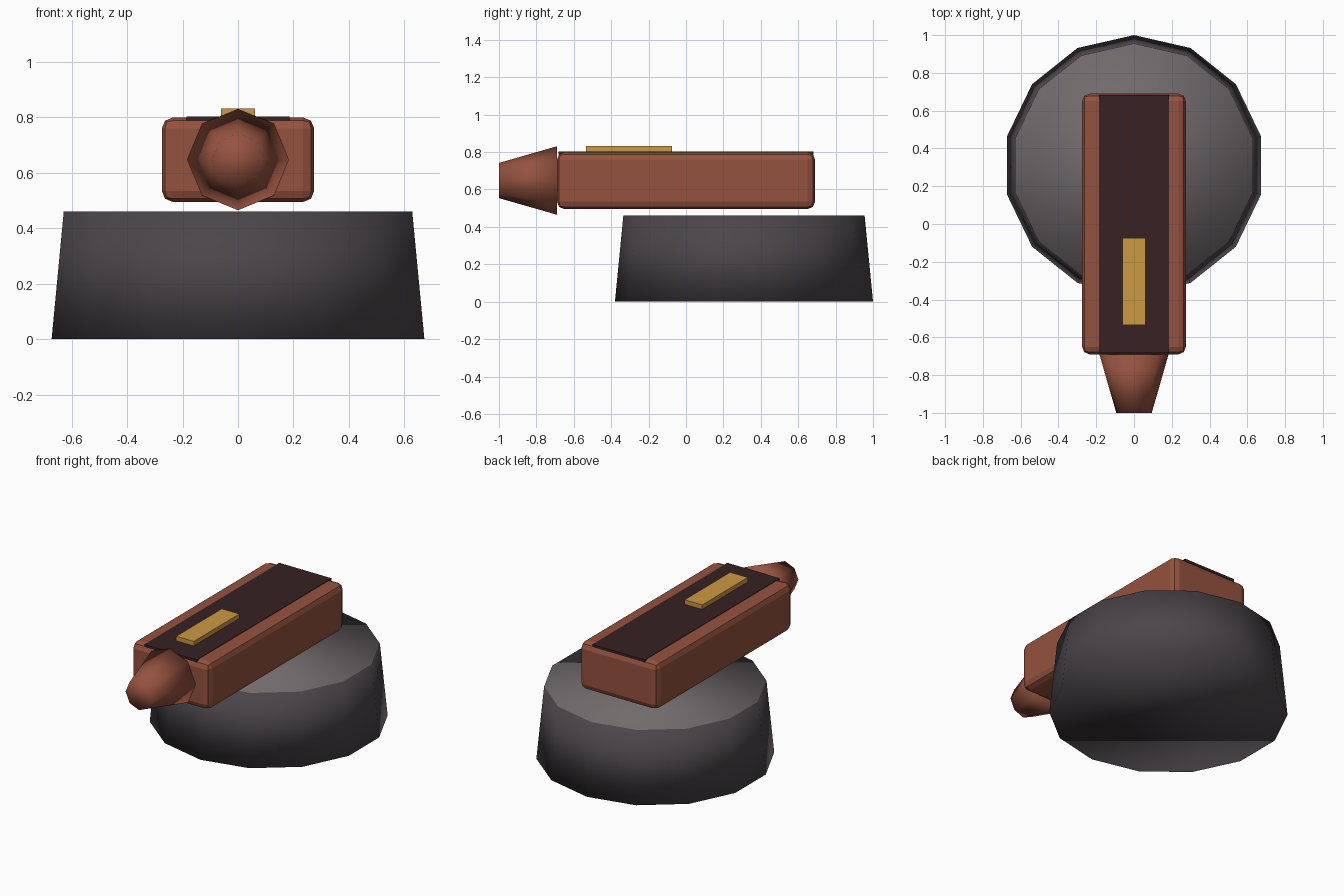
import bpy, bmesh, math
from mathutils import Matrix, Vector

if "Cube" in bpy.data.objects:
    bpy.data.objects.remove(bpy.data.objects["Cube"])


def material(name, rgb):
    m = bpy.data.materials.new(name)
    m.diffuse_color = (*rgb, 1.0)
    m.use_nodes = True
    m.node_tree.nodes["Principled BSDF"].inputs["Base Color"].default_value = m.diffuse_color
    return m


RUST = material("rust red", (0.30, 0.085, 0.05))
MAROON = material("dark maroon", (0.038, 0.015, 0.017))
GOLD = material("gold", (0.60, 0.32, 0.055))
CHARCOAL = material("charcoal", (0.070, 0.060, 0.068))
GREY = material("warm grey", (0.165, 0.145, 0.150))


def finish(name, bm, *mats):
    bmesh.ops.recalc_face_normals(bm, faces=bm.faces)
    mesh = bpy.data.meshes.new(name)
    bm.to_mesh(mesh)
    bm.free()
    for m in mats:
        mesh.materials.append(m)
    ob = bpy.data.objects.new(name, mesh)
    bpy.context.collection.objects.link(ob)
    return ob


def box(name, lo, hi, mat, bevel=0.0):
    """Box between two corners, optionally with rounded edges."""
    lo, hi = Vector(lo), Vector(hi)
    bm = bmesh.new()
    bmesh.ops.create_cube(bm, size=1, matrix=Matrix.Translation((lo + hi) / 2)
                          @ Matrix.Diagonal((*(hi - lo), 1)))
    if bevel:
        bmesh.ops.bevel(bm, geom=bm.edges[:], offset=bevel, segments=2,
                        profile=0.5, affect='EDGES')
    return finish(name, bm, mat)


def frustum(name, sides, r0, r1, length, matrix, *mats):
    """Capped smooth frustum along local z, first corner on local +y."""
    bm = bmesh.new()
    rings = []
    for r, z in ((r0, 0), (r1, length)):
        rings.append([bm.verts.new(matrix @ Vector((
            r * math.sin(math.tau * i / sides),
            r * math.cos(math.tau * i / sides), z))) for i in range(sides)])
    a, b = rings
    for i in range(sides):
        j = (i + 1) % sides
        bm.faces.new((a[i], a[j], b[j], b[i]))
    bm.faces.new(a)
    bm.faces.new(b).material_index = len(mats) - 1
    for f in bm.faces:
        f.smooth = True
    return finish(name, bm, *mats)


# Tapered round base with a lighter top face
frustum("base", 14, 0.69, 0.645, 0.46, Matrix.Translation((0, 0.31, 0)),
        CHARCOAL, GREY)

# Long rounded body resting above the base
box("body", (-0.275, -0.69, 0.495), (0.275, 0.69, 0.80), RUST, bevel=0.04)

# Dark strip along the top and the raised gold bar
box("top_strip", (-0.185, -0.682, 0.787), (0.185, 0.682, 0.803), MAROON)
box("gold_bar", (-0.062, -0.535, 0.79), (0.062, -0.075, 0.832), GOLD)

# Tapered nozzle at the front, pointing to -y
frustum("nozzle", 8, 0.183, 0.094, 0.31,
        Matrix.Translation((0, -0.69, 0.648)) @ Matrix.Rotation(math.pi / 2, 4, 'X'),
        RUST)
